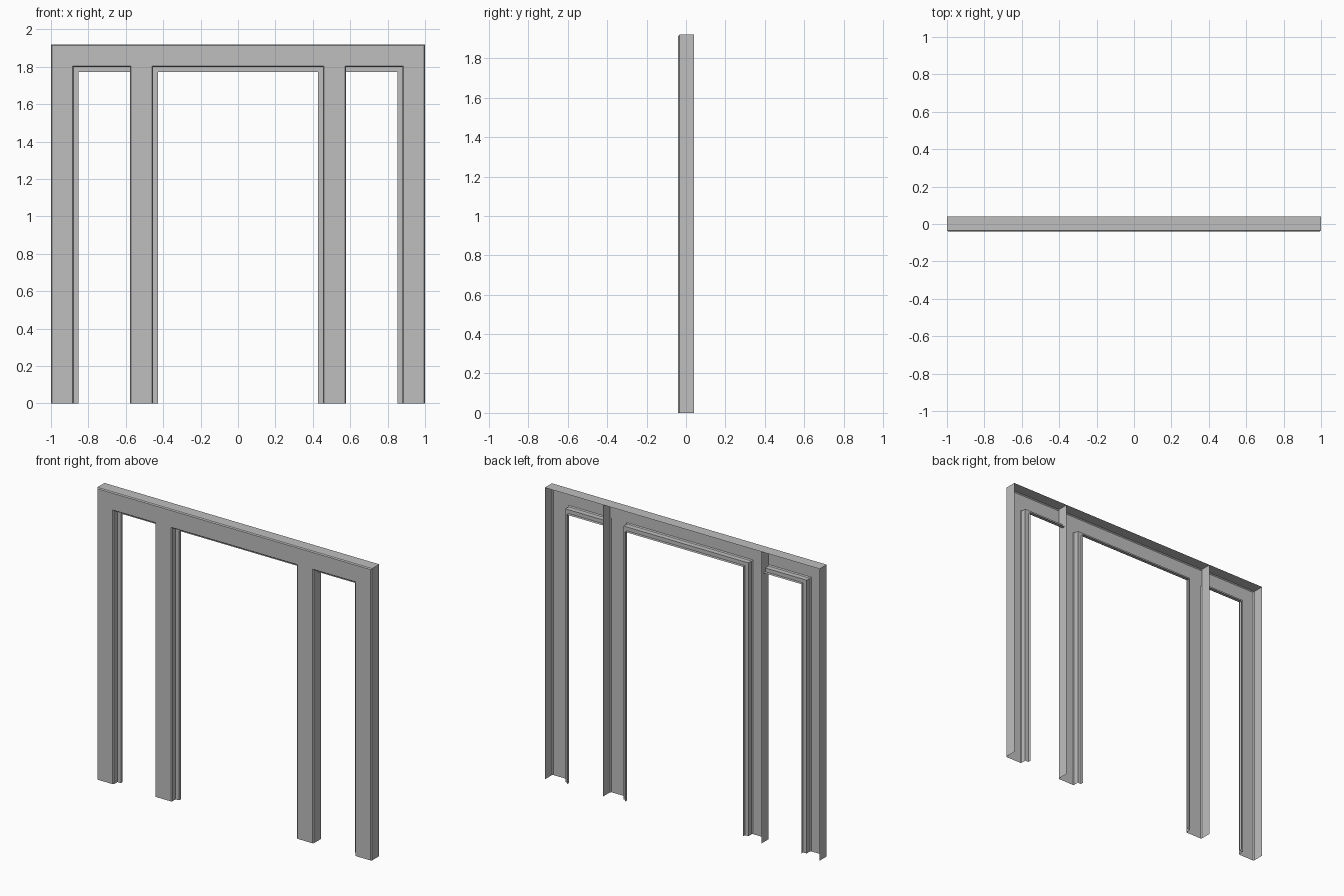
import bpy
import bmesh

if "Cube" in bpy.data.objects:
    bpy.data.objects.remove(bpy.data.objects["Cube"], do_unlink=True)

# Main dimensions
HALF_W, TOP = 1.0, 1.92
FRONT, BACK = -0.04, 0.04
JAMB, HEAD = 0.878, 1.798           # side opening outer edge, underside of head
POST_OUT, POST_IN = 0.577, 0.454    # inner posts
ROUND = 0.006                       # bent corner of the sheet
STOP, STOP_Y, LIP_Y = 0.025, 0.0, 0.02

steel = bpy.data.materials.new("grey_steel")
steel.use_nodes = True
GREY = (0.52, 0.52, 0.52, 1.0)
steel.diffuse_color = GREY
steel.node_tree.nodes["Principled BSDF"].inputs["Base Color"].default_value = GREY


def finish(bm, name):
    mesh = bpy.data.meshes.new(name)
    bm.to_mesh(mesh)
    bm.free()
    mesh.materials.append(steel)
    obj = bpy.data.objects.new(name, mesh)
    bpy.context.collection.objects.link(obj)
    return obj


def sweep(name, path, profile, side=1, flip=False):
    """Sheet strip along path nodes (x, z, dx, dz), profile is (offset, y)."""
    bm = bmesh.new()
    rows = [[bm.verts.new((side * (x + o * dx), y, z + (o * dz if dz else 0)))
             for o, y in profile] for x, z, dx, dz in path]
    for a, b in zip(rows, rows[1:]):
        for j in range(len(profile) - 1):
            quad = [a[j], b[j], b[j + 1], a[j + 1]]
            if flip != (side < 0):
                quad.reverse()
            bm.faces.new(quad)
    return finish(bm, name)


def arch(x0, x1, z):
    """Path up, across and down, with offsets pointing inwards."""
    return [(x0, 0, 1, 0), (x0, z, 1, -1), (x1, z, -1, -1), (x1, 0, -1, 0)]


bend = [(-ROUND, FRONT), (0, FRONT + ROUND)]
rebate = [(0, FRONT + ROUND), (0, STOP_Y), (STOP, STOP_Y), (STOP, LIP_Y)]

# Front sheet: one comb-shaped face with three openings
openings = [(-JAMB, -POST_OUT), (-POST_IN, POST_IN), (POST_OUT, JAMB)]
edge, crown = HALF_W - ROUND, TOP - ROUND
outline = [(-edge, crown), (-edge, 0)]
for x0, x1 in openings:
    a, b, h = x0 - ROUND, x1 + ROUND, HEAD + ROUND
    outline += [(a, 0), (a, h), (b, h), (b, 0)]
outline += [(edge, 0), (edge, crown)]
bm = bmesh.new()
bm.faces.new([bm.verts.new((x, FRONT, z)) for x, z in outline])
finish(bm, "front_sheet")

# Outer casing return with its bent corner
sweep("outer_casing", arch(-HALF_W, HALF_W, TOP),
      [(ROUND, FRONT), (0, FRONT + ROUND), (0, BACK)])

# Center opening: bent corner and stepped door stop
center = arch(-POST_IN, POST_IN, HEAD)
sweep("center_bend", center, bend, flip=True)
sweep("center_door_stop", center, rebate, flip=True)

# Side openings: stop on the jamb and head only, plain plate on the inner post
for label, side in (("right", 1), ("left", -1)):
    sweep(label + "_bend", arch(-JAMB, -POST_OUT, HEAD), bend, side, True)
    sweep(label + "_panel_stop",
          [(-JAMB, 0, 1, 0), (-JAMB, HEAD, 1, -1), (-POST_OUT, HEAD, 0, -1)],
          rebate, side, True)
    sweep(label + "_post_plate",
          [(-POST_OUT, 0, 0, 0), (-POST_OUT, HEAD, 0, 0), (-POST_OUT, TOP, 0, 0)],
          [(0, FRONT + ROUND), (0, BACK)], side)
